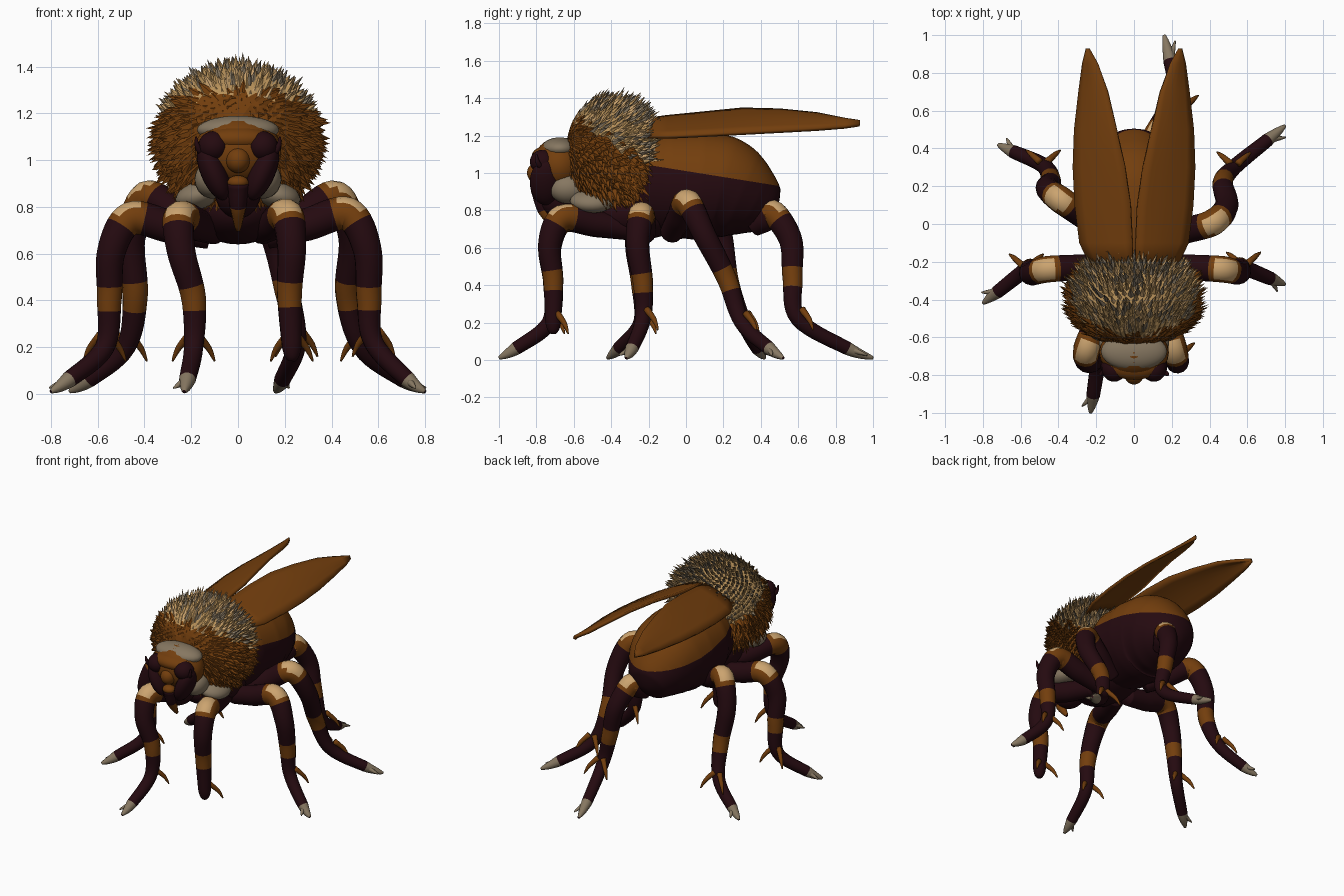
import bpy, bmesh, math, random
from mathutils import Vector, Matrix

random.seed(4)
if "Cube" in bpy.data.objects:
    bpy.data.objects.remove(bpy.data.objects["Cube"])


def material(name, *rgb):
    m = bpy.data.materials.new(name)
    m.use_nodes = True
    m.diffuse_color = (*rgb, 1)
    node = m.node_tree.nodes["Principled BSDF"]
    node.inputs["Base Color"].default_value = (*rgb, 1)
    node.inputs["Roughness"].default_value = 1
    return m


BROWN = material("amber brown", .17, .048, .004)
DARK = material("dark maroon", .018, .003, .005)
CREAM = material("cream", .6, .37, .16)
GREY = material("warm grey", .24, .185, .12)
STRAW = material("straw fur", .47, .28, .1)


def finish(name, bm, mats, smooth=True):
    bmesh.ops.recalc_face_normals(bm, faces=bm.faces)
    mesh = bpy.data.meshes.new(name)
    bm.to_mesh(mesh)
    bm.free()
    for m in mats:
        mesh.materials.append(m)
    for p in mesh.polygons:
        p.use_smooth = smooth
    ob = bpy.data.objects.new(name, mesh)
    bpy.context.collection.objects.link(ob)
    return ob


def ball(name, mat, centre, radii, tilt=0):
    bm = bmesh.new()
    bmesh.ops.create_uvsphere(bm, u_segments=24, v_segments=16, radius=1)
    spin = Matrix.Rotation(tilt, 4, 'Y')
    bm.transform(Matrix.Translation(centre) @ spin @ Matrix.Diagonal((*radii, 1)))
    return finish(name, bm, [mat])


def catmull(p, i, f):
    a, b, c, d = (p[min(max(i + k, 0), len(p) - 1)] for k in (-1, 0, 1, 2))
    return .5 * (2 * b + (c - a) * f + (2 * a - 5 * b + 4 * c - d) * f * f
                 + (3 * b - a - 3 * c + d) * f ** 3)


def tube(points, radii, sides=14, steps=8, rule=None):
    """Loft rings of (width, depth) along a smooth path; rule picks each face's colour."""
    pts = [Vector(p) for p in points]
    rad = [Vector(r) if isinstance(r, tuple) else Vector((r, r)) for r in radii]
    stations = [divmod(k, steps) for k in range((len(pts) - 1) * steps + 1)]
    path = [catmull(pts, i, k / steps) for i, k in stations]
    bm, rings, u = bmesh.new(), [], None
    for n, (i, k) in enumerate(stations):
        t = (path[min(n + 1, len(path) - 1)] - path[max(n - 1, 0)]).normalized()
        if u is None:
            u = Vector((1, 0, 0)) if abs(t.x) < .8 else Vector((0, 0, 1))
        u = (u - t * u.dot(t)).normalized()
        v = t.cross(u)
        r = rad[i].lerp(rad[min(i + 1, len(rad) - 1)], k / steps)
        rings.append([bm.verts.new(path[n] + u * r.x * math.cos(a) + v * r.y * math.sin(a))
                      for a in (2 * math.pi * j / sides for j in range(sides))])
    for n in range(len(rings) - 1):
        for j in range(sides):
            q = (j + 1) % sides
            f = bm.faces.new((rings[n][j], rings[n][q], rings[n + 1][q], rings[n + 1][j]))
            if rule:
                out = f.calc_center_median() - (path[n] + path[n + 1]) / 2
                f.material_index = rule((n + .5) / steps, out.normalized())
    bm.faces.new(rings[0])
    bm.faces.new(rings[-1])
    return bm


# Abdomen: brown back, dark belly
spine = [(-.32, .95, .18, .22), (-.1, .94, .27, .28), (.08, .93, .28, .29), (.19, .92, .27, .28),
         (.29, .88, .24, .245), (.37, .84, .195, .19), (.44, .8, .13, .13), (.475, .78, .02, .02)]
bm = tube([(0, y, z) for y, z, w, h in spine], [(w, h) for y, z, w, h in spine], 32)
bmesh.ops.bisect_plane(bm, geom=bm.verts[:] + bm.edges[:] + bm.faces[:],
                       plane_co=(0, 0, 1.01), plane_no=(0, .16, 1))
for f in bm.faces:
    c = f.calc_center_median()
    f.material_index = 0 if c.z + .16 * c.y > 1.01 else 1
finish("abdomen", bm, [BROWN, DARK])
ball("thorax_underside", DARK, (0, -.28, .78), (.2, .28, .14))


# Legs
def leg_colour(t, n, up):
    if t > 6:
        return 3
    if 1.62 < t < 2.4:
        return 2 if 1.78 < t < 2.2 and n.dot(up) > .6 else 1
    return 1 if 3.7 < t < 4.25 else 0


LEG_MATS = [DARK, BROWN, CREAM, GREY]
legs = {
    "front_right_leg": [(-.1, -.3, .7), (-.25, -.66, .75), (-.19, -.71, .41), (-.19, -.73, .2), (-.23, -1, .01)],
    "front_left_leg": [(.1, -.3, .7), (.21, -.66, .76), (.22, -.71, .43), (.23, -.71, .2), None],
    "middle_right_leg": [(-.12, -.22, .68), (-.46, -.24, .75), (-.55, -.24, .41), (-.57, -.24, .2), (-.8, -.42, .01)],
    "middle_left_leg": [(.12, -.22, .68), (.47, -.24, .77), (.56, -.23, .41), (.58, -.23, .22), (.8, -.32, .01)],
    "hind_right_leg": [(-.13, -.05, .7), (-.39, .13, .84), (-.44, .23, .42), (-.48, .31, .2), (-.72, .42, .01)],
    "hind_left_leg": [(.13, -.08, .68), (.42, .01, .84), (.47, .22, .43), (.53, .3, .2), (.8, .52, .01)],
    "rear_leg": [(.06, .36, .72), (.12, .47, .78), (.21, .57, .44), (.25, .6, .22), (.16, 1, .01)],
}
for name, (hip, knee, band, ankle, tip) in legs.items():
    hip, knee, band, ankle = map(Vector, (hip, knee, band, ankle))
    out = Vector((knee.x, knee.y, 0)).normalized()
    up = (out * .45 + Vector((0, 0, 1))).normalized()
    shin = knee.lerp(band, .42) + out * .05
    path = [hip, hip.lerp(knee, .5), knee, shin, band, ankle]
    radii = [.06, .07, .072, .062, .054, .042]
    if tip:
        tip = Vector(tip)
        foot = ankle.lerp(tip, .66)
        foot.z = .062
        path += [foot, tip]
        radii += [.036, .008]
    else:
        path.append(ankle - Vector((0, 0, .06)))
        radii.append(.015)
    finish(name, tube(path, radii, rule=lambda t, n: leg_colour(t, n, up)), LEG_MATS)
    # Spurs hanging from the ankle and a second small claw at the foot
    for s in (-1, 1):
        start = ankle + Vector((s * .02, .02, .05))
        end = ankle + Vector((s * .09, .08, -.06))
        mid = start.lerp(end, .5) + Vector((s * .01, .01, 0))
        finish(name + "_spur", tube([start, mid, end], [.02, .014, .004], 8, 3), [BROWN])
    if tip:
        side = (tip - ankle).cross(Vector((0, 0, 1))).normalized()
        end = tip.lerp(foot, .3) + side * .05
        finish(name + "_small_claw", tube([foot, end], [.024, .004], 8, 3), [GREY])

# Wings: two leaves pitched like a roof
for s, side in ((-1, "right"), (1, "left")):
    #        y, inner x, outer x, inner z, outer z
    ribs = [(-.25, .01, .22, 1.29, 1.2), (-.1, .01, .29, 1.31, 1.2), (.1, .02, .315, 1.33, 1.21),
            (.3, .05, .325, 1.35, 1.22), (.5, .095, .318, 1.345, 1.23), (.7, .14, .295, 1.325, 1.24),
            (.85, .19, .275, 1.295, 1.25), (.93, .235, .255, 1.275, 1.26)]
    bm, rows = bmesh.new(), []
    for y, x0, x1, z0, z1 in ribs:
        rows.append([bm.verts.new((s * (x0 + (x1 - x0) * k / 6), y,
                                   z0 + (z1 - z0) * k / 6 + .015 * math.sin(math.pi * k / 6)))
                     for k in range(7)])
    for a, b in zip(rows, rows[1:]):
        for k in range(6):
            bm.faces.new((a[k], a[k + 1], b[k + 1], b[k]))
    wing = finish(side + "_wing", bm, [BROWN])
    wing.modifiers.new("thickness", 'SOLIDIFY').thickness = .02


# Mane: rough, slightly boxy core covered with flat pointed tufts
def mane_point(n, scale):
    depth = math.copysign(abs(n.y) ** .8, n.y)
    return Vector((n.x * .335 * scale, -.4 + depth * .245 * scale, 1.09 + n.z * .305 * scale))


def fur_colour(c):
    if c.z + .6 * (c.y + .4) + random.uniform(-.03, .03) < 1.17:
        return 0
    if random.random() < (.45 if c.y > -.4 else .2):
        return 3
    return random.choice((1, 1, 2))


FUR = [BROWN, STRAW, CREAM, GREY]
bm = bmesh.new()
bmesh.ops.create_icosphere(bm, subdivisions=4, radius=1)
for v in bm.verts:
    v.co = mane_point(v.co, random.uniform(.97, 1.01))
for f in bm.faces:
    f.material_index = min(1, fur_colour(f.calc_center_median()))
finish("mane", bm, FUR, False)

bm = bmesh.new()
COUNT = 1400
for i in range(COUNT):
    h = 1 - 2 * (i + .5) / COUNT
    a = i * math.pi * (3 - math.sqrt(5))
    w = math.sqrt(1 - h * h)
    n = Vector((w * math.cos(a), w * math.sin(a), h))
    root = mane_point(n, .97)
    pick = fur_colour(root)
    spread = Vector((n.x, 0, n.z)) * .4
    grow = n * .3 + spread + (Vector((0, .6, .1)) if pick else Vector((0, .35, -.25)))
    grow = grow.normalized() + Vector([random.uniform(-.15, .15) for _ in range(3)])
    u = grow.cross(n).normalized()
    v = u.cross(grow).normalized()
    wide = random.uniform(.013, .02) if pick else random.uniform(.02, .03)
    base = [bm.verts.new(root + d) for d in (u * wide, v * .012, -u * wide, -v * .012)]
    top = bm.verts.new(root + grow * random.uniform(.05, .085))
    for k in range(4):
        bm.faces.new((base[k], base[(k + 1) % 4], top)).material_index = pick
finish("mane_tufts", bm, FUR, False)

# Head
ball("head", BROWN, (0, -.68, 1.04), (.185, .14, .15))
ball("forehead_patch", GREY, (0, -.675, 1.13), (.175, .1, .06))
ball("brow", BROWN, (0, -.74, 1.09), (.15, .085, .055))
ball("snout", BROWN, (0, -.795, 1.0), (.052, .055, .055))
ball("mouth", BROWN, (0, -.79, .905), (.045, .04, .03))
ball("throat", DARK, (0, -.66, .87), (.1, .13, .12))
for s, side in ((-1, "right"), (1, "left")):
    ball(side + "_eye", DARK, (s * .105, -.765, 1.06), (.066, .07, .064), s * .3)
    ball(side + "_cheek", DARK, (s * .105, -.75, .95), (.055, .085, .13), s * .4)
    ball(side + "_beard", GREY, (s * .11, -.63, .915), (.075, .1, .08), s * .3)
    ball(side + "_lower_beard", GREY, (s * .17, -.5, .85), (.1, .12, .06), s * .3)
    horn = [(s * .13, -.76, 1.02), (s * .17, -.79, 1.05), (s * .18, -.8, 1.1)]
    finish(side + "_feeler", tube(horn, [.02, .014, .004], 8, 3), [DARK])
tongue = [(0, -.78, .9), (0, -.76, .8), (0, -.7, .7)]
finish("tongue", tube(tongue, [.05, .035, .01], 10, 4,
                      lambda t, n: 0 if t < .9 else 1), [DARK, BROWN])
